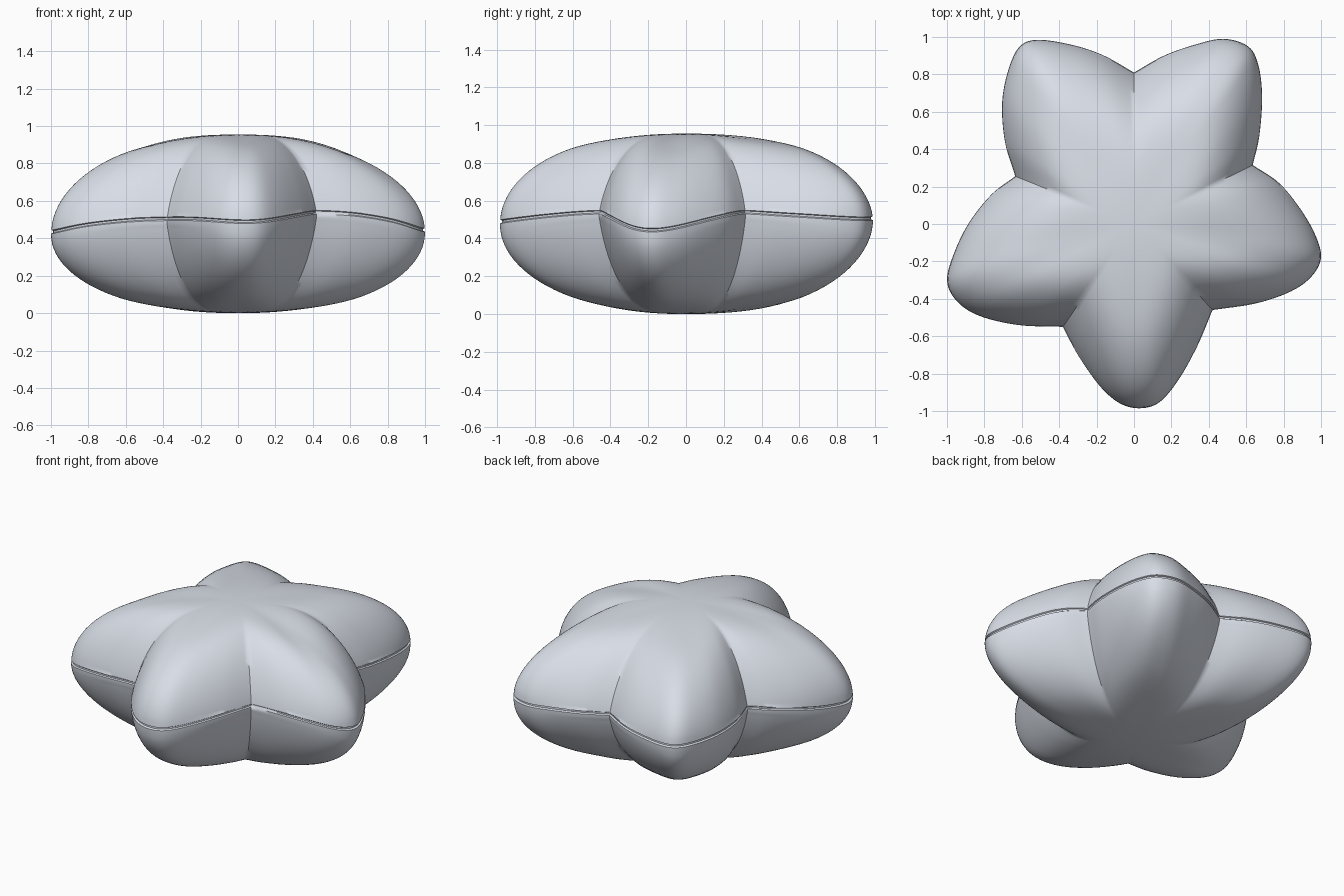
import bpy, bmesh, math
from mathutils import Vector

if "Cube" in bpy.data.objects:
    bpy.data.objects.remove(bpy.data.objects["Cube"])

# Outline: one row per arm, from inner notch round the tip (next notch starts the next row)
ARMS = [
    [(-.38, -.55), (-.30, -.70), (-.18, -.87), (-.07, -.962), (.04, -.985), (.14, -.95), (.24, -.83), (.34, -.65)],
    [(.42, -.46), (.65, -.425), (.84, -.36), (.95, -.28), (1, -.18), (.97, -.06), (.89, .08), (.775, .22)],
    [(.635, .315), (.67, .47), (.685, .68), (.665, .85), (.61, .95), (.48, .99), (.33, .96), (.16, .90)],
    [(0, .81), (-.16, .90), (-.32, .955), (-.51, .985), (-.61, .95), (-.67, .83), (-.705, .65), (-.69, .44)],
    [(-.635, .255), (-.76, .16), (-.88, .01), (-.96, -.15), (-1, -.30), (-.95, -.41), (-.83, -.49), (-.62, -.54)],
]
NOTCH_Z = [.49, .525, .525, .49, .49]   # seam height at each notch
TIP_Z = [.475, .43, .49, .49, .42]      # seam height at each tip
TIP_P = [2.5, 1.95, 2.5, 2.5, 2.2]      # fullness of each arm
LOW_P = [2.2, 2.4, 2.3, 2.3, 2.3]       # fullness of each arm underneath
NOTCH_P, NOTCH_Q, TIP_Q = 3.5, .78, .5
TOP = .955
SUB = 6
ROWS = 28


def lerp(a, b, t):
    return a + (b - a) * t


def catmull(a, b, c, d, t):
    return .5 * (2 * b + (c - a) * t + (2 * a - 5 * b + 4 * c - d) * t * t + (3 * b - a - 3 * c + d) * t ** 3)


def smooth(x):
    x = max(0, min(1, x))
    return x * x * (3 - 2 * x)


# Columns round the rim: (outline point, seam height, arm weight, arm index)
cols = []
for i, arm in enumerate(ARMS):
    j = (i + 1) % 5
    pts = [Vector(p) for p in arm + [ARMS[j][0]]]
    ext = [2 * pts[0] - pts[1]] + pts + [2 * pts[-1] - pts[-2]]
    for k in range(8):
        for m in range(SUB):
            u = (k + m / SUB) / 8
            w = math.sin(math.pi * u) ** 2
            notch = lerp(NOTCH_Z[i], NOTCH_Z[j], u)
            cols.append((catmull(*ext[k:k + 4], m / SUB), lerp(notch, TIP_Z[i], w), w, i))


def dome(s, tip_p, w, r_out):
    # shared rounded crown in the middle, separate arms and creases further out
    out = smooth(s / .65)
    p = lerp(2.5, lerp(NOTCH_P, tip_p, w), out)
    q = lerp(.55, lerp(NOTCH_Q, TIP_Q, w), out)
    f = min(1, s * r_out / lerp(.8, r_out, out))
    return max(0, 1 - f ** p) ** q


bm = bmesh.new()
svals = [math.sin(math.pi / 2 * k / ROWS) for k in range(1, ROWS)]
rings = []


def add_ring(fn):
    rings.append([bm.verts.new(fn(*c)) for c in cols])


def upper(s):
    return lambda p, z, w, i: (p.x * s, p.y * s, z + (TOP - z) * dome(s, TIP_P[i], w, p.length))


def lower(s):
    return lambda p, z, w, i: (p.x * s, p.y * s, z - z * dome(s, LOW_P[i], w, p.length))


def rim(s, dz):
    return lambda p, z, w, i: (p.x * s, p.y * s, z + dz)


# Upper cushion, stitched seam groove, lower cushion
for s in svals[:-1]:
    add_ring(upper(s))
add_ring(rim(.998, .024))
add_ring(rim(.988, .020))
add_ring(rim(.988, .010))
add_ring(rim(1, .004))
add_ring(rim(.999, -.015))
for s in reversed(svals[:-1]):
    add_ring(lower(s))

n = len(cols)
for a, b in zip(rings, rings[1:]):
    for k in range(n):
        bm.faces.new((a[k], b[k], b[(k + 1) % n], a[(k + 1) % n]))
top = bm.verts.new((0, 0, TOP))
bot = bm.verts.new((0, 0, 0))
for k in range(n):
    bm.faces.new((top, rings[0][k], rings[0][(k + 1) % n]))
    bm.faces.new((bot, rings[-1][(k + 1) % n], rings[-1][k]))
bmesh.ops.recalc_face_normals(bm, faces=bm.faces)

mesh = bpy.data.meshes.new("star_cushion")
bm.to_mesh(mesh)
bm.free()
cushion = bpy.data.objects.new("star_cushion", mesh)
bpy.context.collection.objects.link(cushion)

fabric = bpy.data.materials.new("pale_blue_grey_fabric")
fabric.diffuse_color = (.69, .73, .80, 1)
fabric.use_nodes = True
fabric.node_tree.nodes["Principled BSDF"].inputs["Base Color"].default_value = fabric.diffuse_color
mesh.materials.append(fabric)

bpy.context.view_layer.objects.active = cushion
cushion.select_set(True)
bpy.ops.object.shade_smooth_by_angle(angle=math.radians(48))
